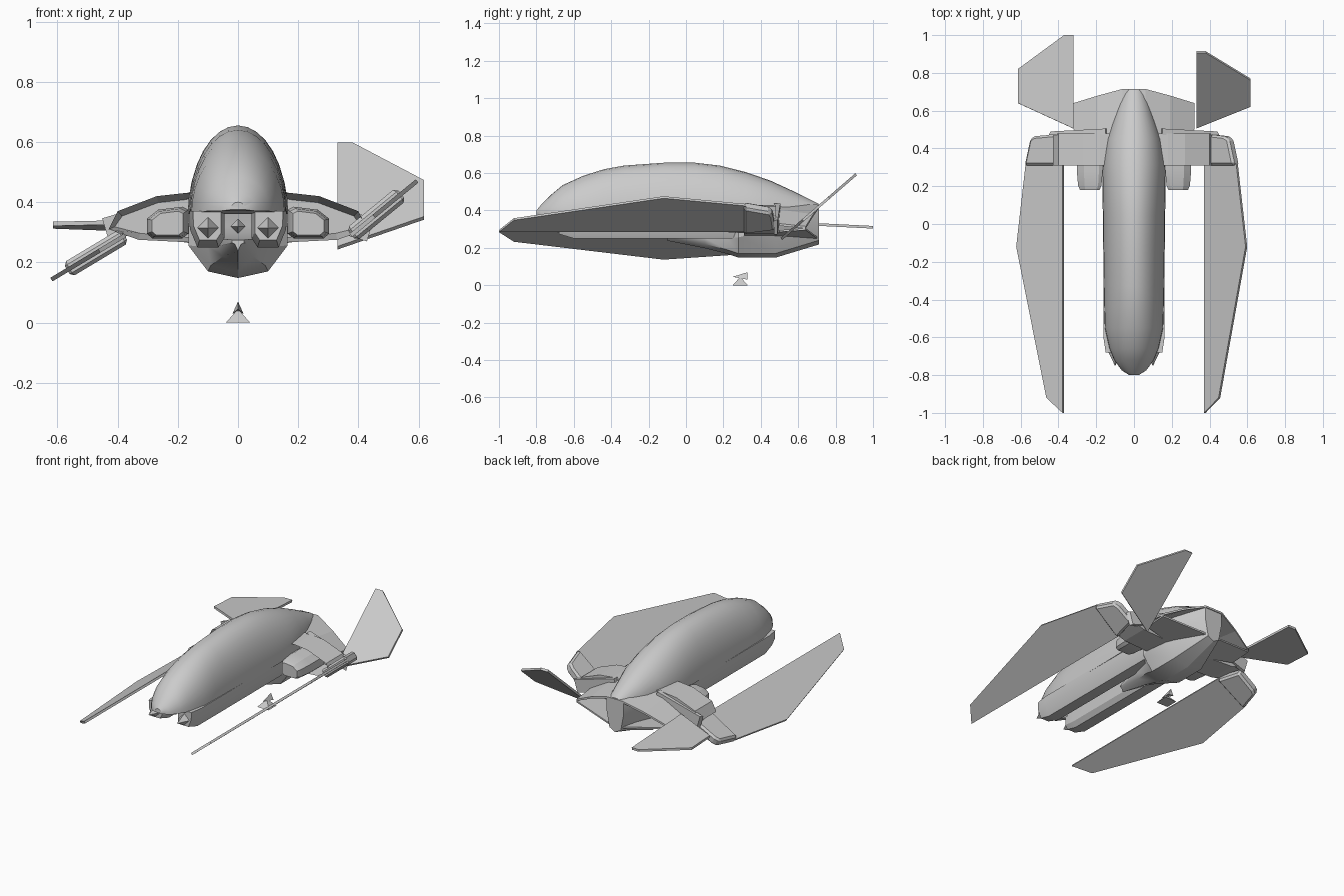
import bpy, bmesh
from math import sin, cos, pi
from mathutils import Vector

cube = bpy.data.objects.get("Cube")
if cube:
    bpy.data.objects.remove(cube, do_unlink=True)

grey = bpy.data.materials.new("hull grey")
grey.use_nodes = True
grey.diffuse_color = (0.6, 0.6, 0.6, 1)
grey.node_tree.nodes["Principled BSDF"].inputs["Base Color"].default_value = grey.diffuse_color


def finish(name, bm, smooth=None):
    bmesh.ops.remove_doubles(bm, verts=bm.verts, dist=0.0005)
    bmesh.ops.recalc_face_normals(bm, faces=bm.faces)
    mesh = bpy.data.meshes.new(name)
    bm.to_mesh(mesh)
    bm.free()
    mesh.materials.append(grey)
    ob = bpy.data.objects.new(name, mesh)
    bpy.context.collection.objects.link(ob)
    if smooth:
        bpy.ops.object.select_all(action='DESELECT')
        ob.select_set(True)
        bpy.context.view_layer.objects.active = ob
        bpy.ops.object.shade_smooth_by_angle(angle=smooth)
    return ob


def loft(name, rings, smooth=None):
    """Skin a list of equal closed rings and cap both ends."""
    bm = bmesh.new()
    loops = [[bm.verts.new(p) for p in ring] for ring in rings]
    n = len(loops[0])
    for a, b in zip(loops, loops[1:]):
        for i in range(n):
            j = (i + 1) % n
            bm.faces.new((a[i], a[j], b[j], b[i]))
    bm.faces.new(loops[0])
    bm.faces.new(loops[-1])
    return finish(name, bm, smooth)


def plate(name, outline, height, thick, bevel=0):
    """Flat panel: outline in plan, lying on the plane height(x, y)."""
    pts = [Vector((x, y, height(x, y))) for x, y in outline]
    normal = (pts[1] - pts[0]).cross(pts[2] - pts[0]).normalized() * thick / 2
    ob = loft(name, [[p - normal for p in pts], [p + normal for p in pts]])
    if bevel:
        mod = ob.modifiers.new("chamfer", 'BEVEL')
        mod.width, mod.segments = bevel, 1
    return ob


# Domed fuselage: y, half width, top height, base height
stations = [(-0.80, 0.025, 0.40, 0.375), (-0.775, 0.065, 0.43, 0.37), (-0.72, 0.105, 0.485, 0.37),
            (-0.66, 0.13, 0.535, 0.365), (-0.55, 0.155, 0.585, 0.36), (-0.44, 0.158, 0.62, 0.36),
            (-0.33, 0.16, 0.64, 0.36), (-0.12, 0.163, 0.655, 0.36), (0.05, 0.165, 0.655, 0.36),
            (0.18, 0.167, 0.64, 0.36), (0.32, 0.165, 0.605, 0.36), (0.45, 0.145, 0.56, 0.37),
            (0.58, 0.10, 0.50, 0.38), (0.71, 0.06, 0.435, 0.39)]
STEPS = 16
loft("fuselage", [[(w * cos(pi * i / STEPS), y, base + (top - base) * sin(pi * i / STEPS))
                   for i in range(STEPS + 1)] for y, w, top, base in stations], 0.6)

# Belly pod: y, top half width, bottom half width, top, bottom
belly = [(-0.10, 0.02, 0.01, 0.275, 0.25), (0.10, 0.07, 0.05, 0.28, 0.21), (0.22, 0.10, 0.09, 0.30, 0.18),
         (0.28, 0.165, 0.10, 0.32, 0.16), (0.48, 0.165, 0.10, 0.40, 0.16), (0.71, 0.06, 0.04, 0.42, 0.23)]
loft("belly_pod", [[(-w, y, t), (w, y, t), (w, y, b + (t - b) * 0.6), (v, y, b + 0.01), (0, y, b - 0.012),
                    (-v, y, b + 0.01), (-w, y, b + (t - b) * 0.6)] for y, w, v, t, b in belly], 0.4)

# Nose spike in the belly recess
def spike(name, x, y, z, r, length):
    loft(name, [[(x + k * r * cos(pi * i / 2), yy, z + k * r * sin(pi * i / 2)) for i in range(4)]
                for k, yy in ((0.03, y - length), (1, y))])

spike("centre_spike", 0, -0.62, 0.32, 0.025, 0.06)

for s, side in ((1, "left"), (-1, "right")):
    # Belly rails with gun tips
    rail = [(0.045, 0.37), (0.045, 0.28), (0.065, 0.25), (0.135, 0.25), (0.16, 0.31), (0.162, 0.37)]
    loft(side + "_belly_rail", [[(s * (0.1 + (x - 0.1) * k), y, 0.37 + (z - 0.37) * k) for x, z in rail]
                                for y, k in ((-0.68, 0.8), (-0.60, 1), (0.30, 1))], 0.5)
    spike(side + "_gun_tip", s * 0.10, -0.68, 0.315, 0.035, 0.07)

    # Arched engine shoulder with a recessed intake
    arch = [(0.13, 0.43), (0.18, 0.43), (0.27, 0.42), (0.40, 0.37), (0.43, 0.31), (0.33, 0.275), (0.13, 0.265)]
    bm = bmesh.new()
    front = bm.faces.new([bm.verts.new((s * x, 0.31, z)) for x, z in arch])
    ext = bmesh.ops.extrude_face_region(bm, geom=[front], use_keep_orig=True)
    for v in (g for g in ext["geom"] if isinstance(g, bmesh.types.BMVert)):
        v.co.y = 0.48
    bmesh.ops.recalc_face_normals(bm, faces=bm.faces)
    bm.faces.ensure_lookup_table()
    front = min(bm.faces, key=lambda f: f.calc_center_median().y)
    bmesh.ops.inset_region(bm, faces=[front], thickness=0.022)
    for v in front.verts:
        v.co.y += 0.12
    finish(side + "_engine_shoulder", bm)

    # Intake body
    loft(side + "_intake_body", [[(s * (0.235 + a * k), y, 0.325 + b * k) for a, b in
         ((-0.07, -0.03), (-0.05, -0.045), (0.05, -0.045), (0.068, -0.03),
          (0.068, 0.02), (0.03, 0.05), (-0.05, 0.06), (-0.07, 0.05))]
         for y, k in ((0.18, 0.75), (0.205, 0.9), (0.29, 1), (0.44, 1))], 0.5)

    # Hollow tail: roof and floor sheets meeting at the outer edge
    loft(side + "_tail_roof", [[(s * x, y0, z0), (s * x, y1, z1), (s * x, y1, z1 - 0.012), (s * x, y0, z0 - 0.012)]
         for x, y0, y1, z0, z1 in ((0, 0.46, 0.715, 0.44, 0.43), (0.06, 0.46, 0.715, 0.44, 0.43),
                                   (0.19, 0.46, 0.68, 0.41, 0.38), (0.32, 0.50, 0.64, 0.33, 0.315))])
    loft(side + "_tail_floor", [[(s * x, y0, z0), (s * x, y1, z1), (s * x, y1, z1 + 0.01), (s * x, y0, z0 + 0.01)]
         for x, y0, y1, z0, z1 in ((0.05, 0.46, 0.70, 0.25, 0.25), (0.32, 0.50, 0.64, 0.285, 0.295))])
    plate(side + "_rear_brace", [(s * 0.14, 0.47), (s * 0.44, 0.47), (s * 0.43, 0.49), (s * 0.14, 0.505)],
          lambda x, y: 0.44 - 0.3 * abs(x), 0.08)

# Swing wings and their roots, set at different angles: side, sign, tilt, plan stretch
for side, s, tilt, tip in (("left", 1, 0.82, 0.595), ("right", -1, -0.6, 0.62)):
    def slope(x, y, tilt=tilt):
        return 0.29 + tilt * (abs(x) - 0.375)
    k = (tip - 0.375) / 0.22
    wing = [(0.375, -1.0), (0.375 + 0.077 * k, -0.92), (tip, -0.12), (tip - 0.05, 0.32), (0.375, 0.32)]
    plate(side + "_wing", [(s * x, y) for x, y in wing], slope, 0.014)
    root = [(0.375, 0.31), (tip - 0.05, 0.31), (tip - 0.08, 0.45), (tip - 0.105, 0.465), (0.40, 0.475)]
    plate(side + "_wing_root", [(s * x, y) for x, y in root], slope, 0.055, 0.012)

# Tail fins, one raised and one level
plate("left_tail_fin", [(0.33, 0.91), (0.38, 0.91), (0.618, 0.765), (0.618, 0.625), (0.33, 0.51)],
      lambda x, y: 0.265 + 0.865 * (y - 0.53), 0.014)
plate("right_tail_fin", [(-0.32, 1.0), (-0.37, 1.0), (-0.615, 0.82), (-0.615, 0.64), (-0.32, 0.505)],
      lambda x, y: 0.31 + 0.05 * (1 - y), 0.014)

# Small loose marker below: a foot wedge and a pointed fin
def wedge(name, base, apex):
    bm = bmesh.new()
    corners = [bm.verts.new(p) for p in base]
    top = bm.verts.new(apex)
    bm.faces.new(corners)
    for i in range(len(corners)):
        bm.faces.new((corners[i - 1], corners[i], top))
    finish(name, bm)

wedge("marker_foot", [(-0.04, 0.25, 0), (0.04, 0.25, 0), (0.04, 0.33, 0), (-0.04, 0.33, 0)], (0, 0.29, 0.045))
wedge("marker_point", [(-0.018, 0.33, 0.03), (0.018, 0.33, 0.03), (0, 0.33, 0.07)], (0, 0.25, 0.045))
